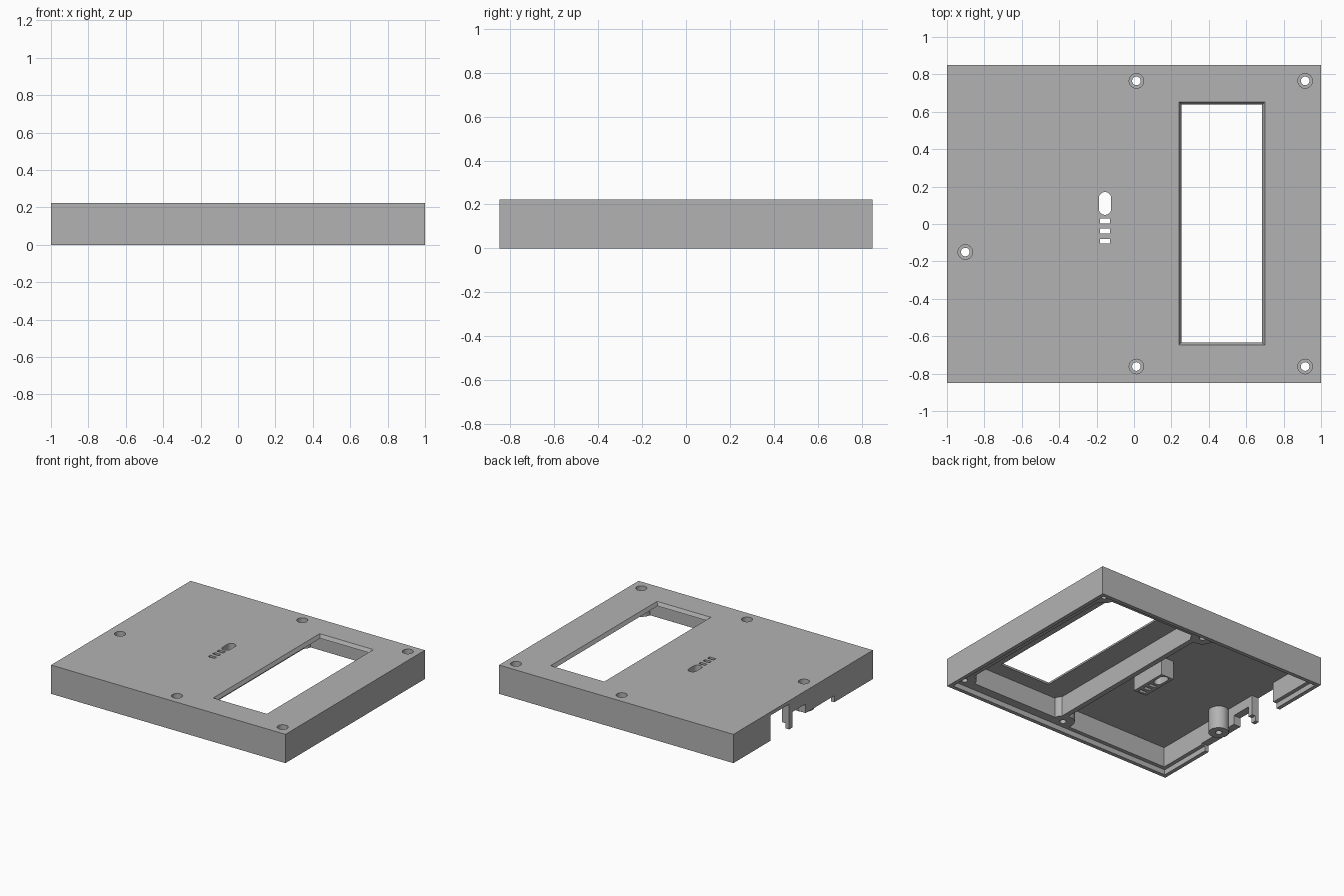
import bpy, bmesh, math

old = bpy.data.objects.get("Cube")
if old:
    bpy.data.objects.remove(old, do_unlink=True)

HEIGHT, FLOOR, LEDGE = 0.222, 0.195, 0.04

grey = bpy.data.materials.new("plain grey")
grey.use_nodes = True
grey.diffuse_color = (0.45, 0.45, 0.45, 1)
grey.node_tree.nodes["Principled BSDF"].inputs["Base Color"].default_value = grey.diffuse_color


def add(name, bm):
    mesh = bpy.data.meshes.new(name)
    bmesh.ops.recalc_face_normals(bm, faces=bm.faces)
    bm.to_mesh(mesh)
    bm.free()
    mesh.materials.append(grey)
    obj = bpy.data.objects.new(name, mesh)
    bpy.context.collection.objects.link(obj)
    return obj


def box(name, x, y, z, taper=0):
    """Box between limits; taper insets the lower end."""
    bm = bmesh.new()
    bmesh.ops.create_cube(bm, size=1)
    for v in bm.verts:
        inset = taper if v.co.z < 0 else 0
        v.co = [lim[c > 0] + (inset if c < 0 else -inset) * k
                for lim, c, k in zip((x, y, z), v.co, (1, 1, 0))]
    return add(name, bm)


def prism(name, x, y, z, r, sides=32, stretch=0):
    """Upright cylinder, optionally stretched along y into a rounded slot."""
    bm = bmesh.new()
    bmesh.ops.create_cone(bm, cap_ends=True, segments=sides, radius1=r, radius2=r, depth=z[1] - z[0])
    for v in bm.verts:
        v.co.y += math.copysign(stretch, v.co.y)
        v.co.x += x
        v.co.y += y
        v.co.z += sum(z) / 2
    return add(name, bm)


case = box("case_lid", (-1, 1), (-0.85, 0.85), (0, HEIGHT))


def combine(tool, operation):
    tool.hide_render = True
    mod = case.modifiers.new(tool.name, "BOOLEAN")
    mod.operation, mod.object, mod.solver = operation, tool, "EXACT"
    bpy.context.view_layer.update()
    graph = bpy.context.evaluated_depsgraph_get()
    result = bpy.data.meshes.new_from_object(case.evaluated_get(graph))
    case.modifiers.clear()
    case.data = result
    bpy.data.objects.remove(tool, do_unlink=True)


def cut(tool):
    combine(tool, "DIFFERENCE")


def join(tool):
    combine(tool, "UNION")


# Rim step and the two pockets either side of the dividing rib
cut(box("rim_step", (-0.97, 0.97), (-0.82, 0.82), (-0.1, LEDGE)))
cut(box("main_pocket", (-0.94, 0.03), (-0.79, 0.79), (-0.1, FLOOR)))
cut(box("display_pocket", (0.07, 0.9), (-0.75, 0.75), (-0.1, FLOOR)))

# Openings in the side wall, leaving a narrow post
cut(box("connector_opening", (-1.1, -0.9), (0.17, 0.4), (-0.1, FLOOR)))
cut(box("cable_opening", (-1.1, -0.9), (-0.03, 0.13), (-0.1, 0.12)))
cut(box("low_opening", (-1.1, -0.9), (-0.38, -0.02), (-0.1, 0.05)))

# Screw bosses and the button housing
corner_screws = [(x, y) for x in (0.013, 0.915) for y in (-0.762, 0.765)]
for x, y in corner_screws:
    join(prism("screw_boss", x, y, (LEDGE, 0.21), 0.084))
join(prism("side_boss", -0.902, -0.15, (0.02, 0.21), 0.072))
join(box("button_housing", (-0.21, -0.1), (-0.12, 0.18), (0.05, 0.21)))

# Stepped screw holes
for x, y in corner_screws + [(-0.902, -0.15)]:
    cut(prism("screw_hole", x, y, (-0.1, 0.3), 0.023))
    cut(prism("screw_head_recess", x, y, (0.1, 0.3), 0.039))

# Window with sloping edges
cut(box("window", (0.24, 0.7), (-0.647, 0.653), (FLOOR - 0.001, HEIGHT + 0.001), 0.015))

# Button slot and three indicator slots
cut(prism("button_slot", -0.155, 0.11, (-0.1, 0.3), 0.033, stretch=0.028))
for i in range(3):
    y = 0.016 - i * 0.054
    cut(box("indicator_slot", (-0.182, -0.128), (y - 0.013, y + 0.013), (-0.1, 0.3)))

# Smooth round walls, crisp edges
bpy.ops.object.select_all(action="DESELECT")
case.select_set(True)
bpy.context.view_layer.objects.active = case
bpy.ops.object.shade_smooth_by_angle(angle=math.radians(30))
